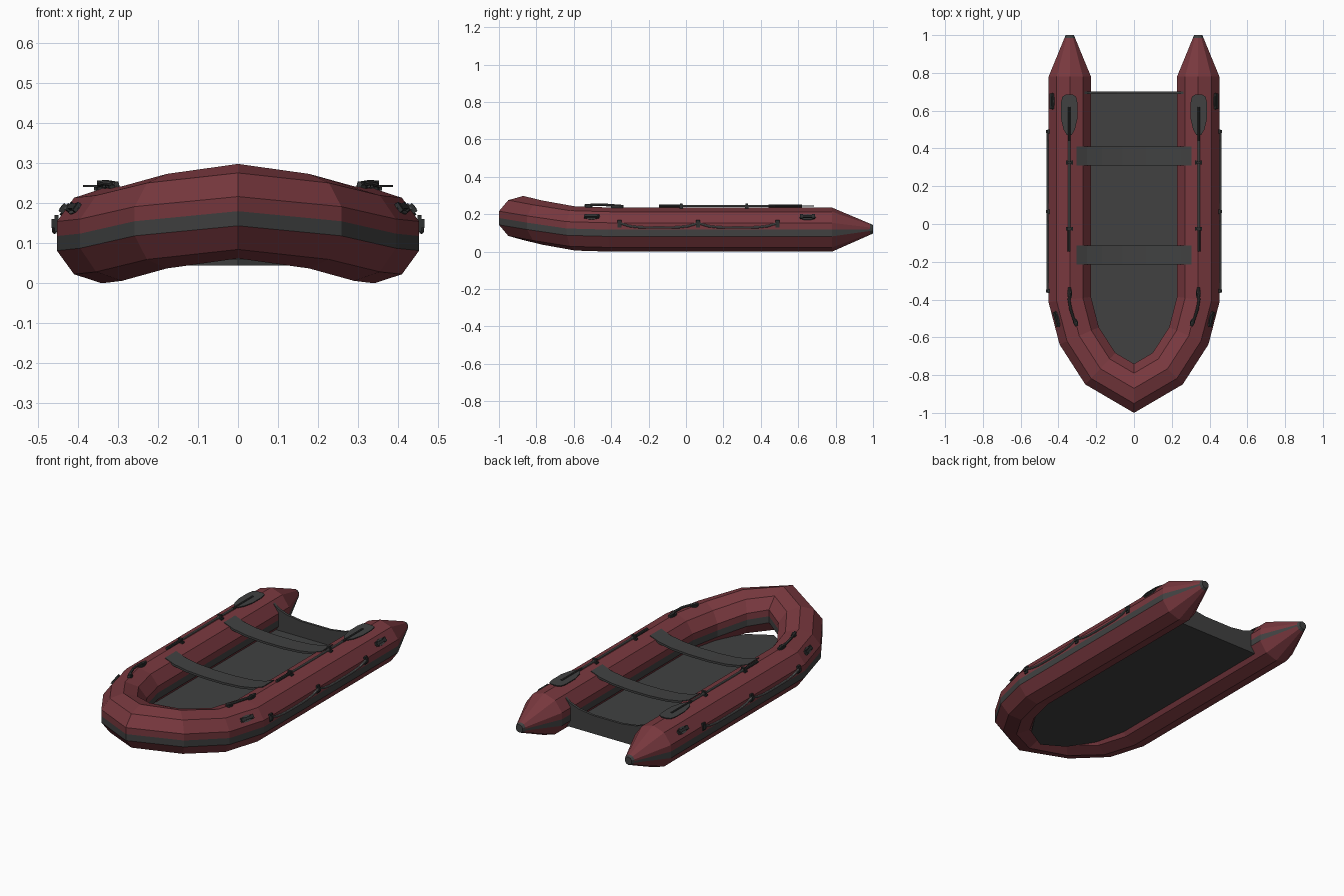
import bpy, bmesh, math
from mathutils import Vector, Matrix

if "Cube" in bpy.data.objects:
    bpy.data.objects.remove(bpy.data.objects["Cube"])

V = Vector


def material(name, rgb):
    m = bpy.data.materials.new(name)
    m.diffuse_color = (*rgb, 1)
    m.use_nodes = True
    m.node_tree.nodes["Principled BSDF"].inputs["Base Color"].default_value = m.diffuse_color
    return m


RED = material("red rubber", (0.19, 0.040, 0.049))
GRAY = material("dark gray", (0.052, 0.053, 0.053))
DARK = material("charcoal fittings", (0.027, 0.029, 0.029))
LIGHT = material("light gray rope", (0.15, 0.15, 0.15))


def finish(name, bm, mats, mirror=False):
    bmesh.ops.recalc_face_normals(bm, faces=bm.faces)
    me = bpy.data.meshes.new(name)
    bm.to_mesh(me)
    bm.free()
    ob = bpy.data.objects.new(name, me)
    bpy.context.collection.objects.link(ob)
    for m in mats:
        me.materials.append(m)
    if mirror:
        ob.modifiers.new("mirror", 'MIRROR').use_mirror_merge = False
    return ob


def prism(bm, outline, depth):
    """Extrude a closed outline along a vector."""
    a = [bm.verts.new(p) for p in outline]
    b = [bm.verts.new(V(p) + V(depth)) for p in outline]
    bm.faces.new(a)
    bm.faces.new(b[::-1])
    for i in range(len(a)):
        j = (i + 1) % len(a)
        bm.faces.new((a[j], a[i], b[i], b[j]))


def loft(bm, rings):
    """Skin a list of rings and cap both ends."""
    vs = [[bm.verts.new(p) for p in r] for r in rings]
    n = len(vs[0])
    for k, (a, b) in enumerate(zip(vs, vs[1:])):
        for i in range(n):
            f = bm.faces.new((a[i], a[(i + 1) % n], b[(i + 1) % n], b[i]))
            f[SEG] = i
            f[ROW] = k
    for r in (vs[0], vs[-1]):
        f = bm.faces.new(r)
        f[SEG], f[ROW] = -1, -1


def rod(bm, pts, r, n=8):
    """Round tube along a path."""
    global SEG, ROW
    SEG = bm.faces.layers.int.get("seg") or bm.faces.layers.int.new("seg")
    ROW = bm.faces.layers.int.get("row") or bm.faces.layers.int.new("row")
    pts = [V(p) for p in pts]
    rings = []
    for i, p in enumerate(pts):
        d = (pts[min(i + 1, len(pts) - 1)] - pts[max(i - 1, 0)]).normalized()
        u = d.cross(V((1, 0, 0))).normalized()
        w = d.cross(u)
        rings.append([p + r * (math.cos(a) * u + math.sin(a) * w)
                      for a in (2 * math.pi * k / n for k in range(n))])
    loft(bm, rings)


def frame(loc, along, normal):
    """Matrix with x along, z out of the surface."""
    t, n = V(along).normalized(), V(normal).normalized()
    m = Matrix((t, n.cross(t), n)).transposed().to_4x4()
    m.translation = loc
    return m


def box(bm, mat, size, loc=(0, 0, 0)):
    bmesh.ops.create_cube(bm, size=1, matrix=mat @ Matrix.Translation(loc) @ Matrix.Diagonal((*size, 1)))


def oval(bm, mat, size, loc=(0, 0, 0)):
    bmesh.ops.create_cone(bm, cap_ends=True, segments=12, radius1=.5, radius2=.5, depth=1,
                          matrix=mat @ Matrix.Translation(loc) @ Matrix.Diagonal((*size, 1)))


# --- inflatable tube: ten-sided section with the side facets halved for the stripe
R, CZ = 0.118, 0.118
angles = [-90, -54, -18, 0, 18, 54, 90, 126, 162, 180, 198, 234]
section = []
for a in angles:
    c, s = math.cos(math.radians(a)), math.sin(math.radians(a))
    section.append((R * c if a % 180 else math.copysign(R * math.cos(math.radians(18)), c), R * s))

half = [(.34, 1, .12, .19), (.34, .985, .12, .25), (.34, .78, CZ, 1), (.34, -.4, CZ, 1),
        (.29, -.592, CZ + .006, 1), (.178, -.766, CZ + .037, 1)]
path = half + [(0, -.87, CZ + .062, 1)] + [(-x, y, z, s) for x, y, z, s in half[::-1]]


def normals(path):
    out = []
    seg = [V((b[0] - a[0], b[1] - a[1])).normalized() for a, b in zip(path, path[1:])]
    for i in range(len(path)):
        d0, d1 = seg[max(i - 1, 0)], seg[min(i, len(seg) - 1)]
        n0, n1 = V((-d0.y, d0.x)), V((-d1.y, d1.x))
        m = (n0 + n1).normalized()
        out.append(m / m.dot(n0))
    return out


norms = normals(path)
bm = bmesh.new()
SEG, ROW = bm.faces.layers.int.new("seg"), None
ROW = bm.faces.layers.int.new("row")
SEG = bm.faces.layers.int.get("seg")
loft(bm, [[(x + n.x * u * s, y + n.y * u * s, z + w * s) for u, w in section]
          for (x, y, z, s), n in zip(path, norms)])
for f in bm.faces:  # stripe just below mid-height, and the cone tips
    if f[SEG] in (2, 9) or f[SEG] == -1 or f[ROW] in (0, len(path) - 2):
        f.material_index = 1
finish("inflatable_tube", bm, [RED, GRAY])

# --- floor following the tube
bm = bmesh.new()
floor = [(x - n.x * .078, y - n.y * .078, .045) for (x, y, z, s), n in zip(path, norms)][3:-3]
floor = [(floor[0][0], .695, .045)] + floor + [(floor[-1][0], .695, .045)]
prism(bm, floor, (0, 0, .014))
finish("floor", bm, [GRAY])

# --- transom with scooped top edge
bm = bmesh.new()
top = [(.275, .212), (.235, .18), (.18, .16), (.09, .147)]
top = top + [(-x, z) for x, z in top[::-1]]
prism(bm, [(x, .688, z) for x, z in top + [(-.262, .045), (.262, .045)]], (0, .014, 0))
finish("transom", bm, [GRAY])

# --- bench seats sagging between the tubes
sag = [(.305, .229), (.25, .208), (.17, .194), (.06, .187)]
sag = sag + [(-x, z) for x, z in sag[::-1]]
for name, y in (("rear_seat", .31), ("front_seat", -.215)):
    bm = bmesh.new()
    prism(bm, [(x, y, z) for x, z in sag] + [(x, y, z - .012) for x, z in sag[::-1]], (0, .1, 0))
    finish(name, bm, [GRAY])

# --- paddles lying on the tubes
PX, PZ = .343, .244
bm = bmesh.new()
rod(bm, [(PX, -.02, PZ), (PX, .45, PZ)], .006)
finish("paddle_shaft", bm, [LIGHT], True)
bm = bmesh.new()
rod(bm, [(PX, -.145, PZ), (PX, -.015, PZ)], .008)
rod(bm, [(PX, .44, PZ), (PX, .6, PZ), (PX, .62, PZ)], .007)
finish("paddle_grip", bm, [DARK], True)
bm = bmesh.new()
blade = [(.012, .47), (.03, .5), (.044, .56), (.044, .64), (.036, .675), (.018, .685)]
blade = blade + [(-x, y) for x, y in blade[::-1]]
prism(bm, [(PX + x, y, PZ - .003) for x, y in blade], (0, 0, .005))
finish("paddle_blade", bm, [GRAY], True)
bm = bmesh.new()
for y in (-.025, .325):
    m = frame((.341, y, .236), (0, 1, 0), (0, 0, 1))
    box(bm, m, (.02, .036, .008))
    box(bm, m, (.014, .022, .022), (0, 0, .01))
finish("paddle_clips", bm, [DARK], True)

# --- side lifelines and their blocks
blocks = (-.355, .065, .49)
bm = bmesh.new()
for a, b in zip(blocks, blocks[1:]):
    rod(bm, [(.458, a + (b - a) * t / 8, .153 - .024 * (1 - (t / 4 - 1) ** 4)) for t in range(9)], .006)
finish("side_rope", bm, [LIGHT], True)
bm = bmesh.new()
for y in blocks:
    m = frame((.453, y, .149), (0, 1, 0), (1, 0, 0))
    box(bm, m, (.022, .042, .01))
    box(bm, m, (.016, .022, .026))
finish("rope_blocks", bm, [DARK], True)

# --- carry handles on the upper outer facets
c36, s36 = math.cos(math.radians(36)), math.sin(math.radians(36))
slots = [((.431, .65, .183), (0, 1, 0)), ((.405, -.503, .185), (.245, .97, 0))]
bm, bars = bmesh.new(), bmesh.new()
for loc, t in slots:
    t = V(t).normalized()
    m = frame(loc, t, (t.y * c36, -t.x * c36, s36))
    oval(bm, m, (.088, .036, .01))
    box(bars, m, (.07, .015, .012), (0, 0, .008))
    for e in (-.032, .032):
        box(bars, m, (.016, .024, .018), (e, 0, .004))
finish("handle_plates", bm, [GRAY], True)
finish("carry_handles", bars, [DARK], True)

# --- looped grab lines on top of the bow shoulders
ridge = [V((.341, -.335, .237)), V((.34, -.4, .237)), V((.316, -.5, .24)), V((.303, -.54, .241))]
bm, line = bmesh.new(), bmesh.new()
for i, j in ((0, 1), (2, 3)):
    a, b = ridge[i], ridge[j]
    m = frame((a + b) / 2, a - b, (0, 0, 1))
    oval(bm, m, ((a - b).length, .026, .008))
    box(bm, m, (.02, .018, .014), (0, 0, .006))
finish("grab_line_pads", bm, [DARK], True)
rod(line, [ridge[0] + V((0, 0, .006)), ridge[1] + V((.004, 0, .011)),
           (ridge[1] + ridge[2]) / 2 + V((.008, 0, .013)),
           ridge[2] + V((.004, 0, .01)), ridge[3] + V((0, 0, .006))], .007)
finish("grab_line", line, [GRAY], True)
